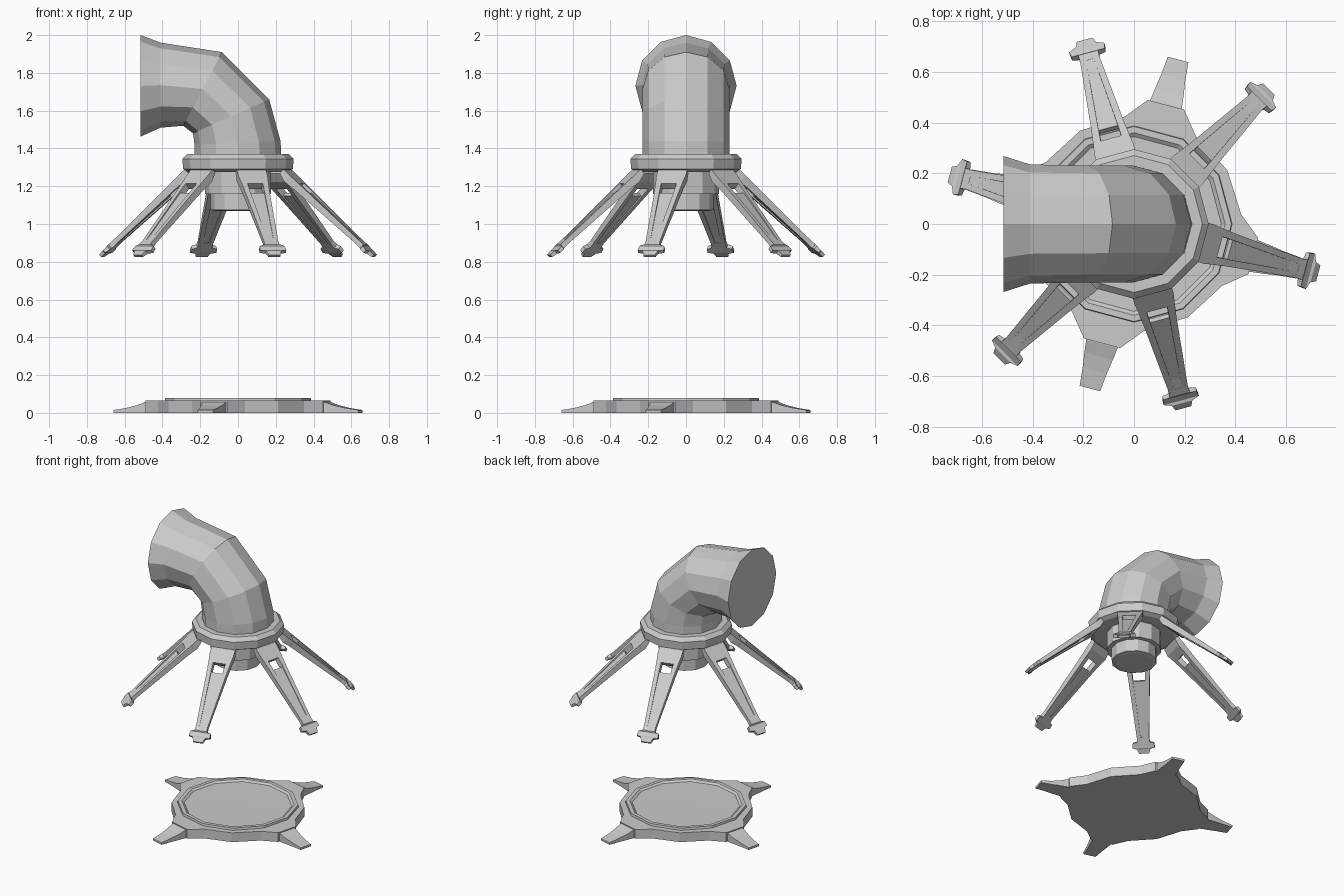
import bpy, bmesh
from math import sin, cos, radians, pi
from mathutils import Vector, Matrix

if "Cube" in bpy.data.objects:
    bpy.data.objects.remove(bpy.data.objects["Cube"])


def loft(bm, rings):
    """Join rings of equal point count with quads and cap both ends."""
    loops = [[bm.verts.new(p) for p in r] for r in rings]
    n = len(loops[0])
    for a, b in zip(loops, loops[1:]):
        for i in range(n):
            bm.faces.new((a[i], a[(i + 1) % n], b[(i + 1) % n], b[i]))
    bm.faces.new(loops[0][::-1])
    bm.faces.new(loops[-1])


def finish(bm, name, matrix=None):
    bmesh.ops.recalc_face_normals(bm, faces=bm.faces)
    mesh = bpy.data.meshes.new(name)
    bm.to_mesh(mesh)
    bm.free()
    ob = bpy.data.objects.new(name, mesh)
    bpy.context.collection.objects.link(ob)
    if matrix:
        ob.matrix_world = matrix
    return ob


def circle(r, z, n=12):
    return [(r * cos(2 * pi * i / n), r * sin(2 * pi * i / n), z) for i in range(n)]


def turned(name, profile):
    bm = bmesh.new()
    loft(bm, [circle(r, z) for r, z in profile])
    return finish(bm, name)


def section(u, half, top, bottom, mid=0):
    """Rectangular cross-section across a bar running along local x."""
    return [(u, mid - half, bottom), (u, mid + half, bottom),
            (u, mid + half, top), (u, mid - half, top)]


FEET = [75, 165, 255, 345]
LEGS = [45 + 60 * i for i in range(6)]

# Base plate with four lugs
outline = []
for a in FEET:
    rot = Matrix.Rotation(radians(a), 3, 'Z')
    for deg in (-20, None, 20, 45):
        if deg is None:
            outline += [rot @ Vector((0.487, -0.074, 0)), rot @ Vector((0.487, 0.074, 0))]
        else:
            t = radians(deg)
            outline.append(rot @ Vector((0.425 * cos(t), 0.425 * sin(t), 0)))
bm = bmesh.new()
loft(bm, [outline, [p + Vector((0, 0, 0.065)) for p in outline]])
finish(bm, "base_plate")

# Raised rim and shallow dish on the base
turned("base_rim", [(0.39, 0.05), (0.385, 0.08), (0.36, 0.08),
                    (0.345, 0.069), (0.15, 0.067), (0.02, 0.066)])

# Sloping base feet
for i, a in enumerate(FEET):
    bm = bmesh.new()
    loft(bm, [section(0.46, 0.066, 0.060, 0), section(0.49, 0.064, 0.058, 0),
              section(0.54, 0.058, 0.040, 0), section(0.60, 0.049, 0.026, 0),
              section(0.672, 0.042, 0.015, 0)])
    finish(bm, f"base_foot_{i + 1}", Matrix.Rotation(radians(a), 4, 'Z'))

# Stepped nozzle and collar
turned("nozzle", [(0.12, 1.07), (0.145, 1.075), (0.145, 1.16), (0.175, 1.16), (0.175, 1.30)])
turned("collar", [(0.26, 1.275), (0.29, 1.29), (0.295, 1.345), (0.27, 1.37), (0.22, 1.37)])

# Elbow pipe: outer-bend point, inner-bend point, half width of each ring
bends = [((0.23, 1.35), (-0.23, 1.35), 0.23),
         ((0.225, 1.44), (-0.23, 1.42), 0.23),
         ((0.165, 1.66), (-0.238, 1.48), 0.23),
         ((-0.085, 1.91), (-0.29, 1.52), 0.23),
         ((-0.41, 1.96), (-0.41, 1.51), 0.235),
         ((-0.515, 2.0), (-0.515, 1.463), 0.268)]
rings = []
for outer, inner, half in bends:
    o, n = Vector((outer[0], 0, outer[1])), Vector((inner[0], 0, inner[1]))
    mid, arm = (o + n) / 2, (o - n) / 2
    rings.append([mid + arm * cos(k * pi / 6) + Vector((0, half * sin(k * pi / 6), 0))
                  for k in range(12)])
bm = bmesh.new()
loft(bm, rings)
finish(bm, "elbow_pipe")

# Splayed legs: head bar, two ribs around a hole, thin web, flared toe
for i, a in enumerate(LEGS):
    bm = bmesh.new()
    loft(bm, [section(0.0, 0.08, 0, -0.03), section(0.05, 0.08, 0, -0.045),
              section(0.11, 0.073, 0, -0.04)])
    for s in (-1, 1):
        loft(bm, [section(0.105, 0.016, 0, -0.04, s * 0.058),
                  section(0.175, 0.014, 0, -0.038, s * 0.053),
                  section(0.56, 0.012, 0, -0.025, s * 0.027)])
    loft(bm, [section(0.175, 0.045, -0.008, -0.03), section(0.50, 0.024, -0.004, -0.022),
              section(0.56, 0.02, 0, -0.022)])
    loft(bm, [section(0.55, 0.039, 0, -0.026), section(0.585, 0.041, 0.002, -0.026),
              section(0.592, 0.068, -0.004, -0.026), section(0.622, 0.072, -0.006, -0.026),
              section(0.632, 0.042, 0.0, -0.022), section(0.662, 0.032, -0.002, -0.018)])
    mat = (Matrix.Rotation(radians(a), 4, 'Z') @ Matrix.Translation((0.27, 0, 1.29))
           @ Matrix.Rotation(radians(43), 4, 'Y'))
    finish(bm, f"leg_{i + 1}", mat)
